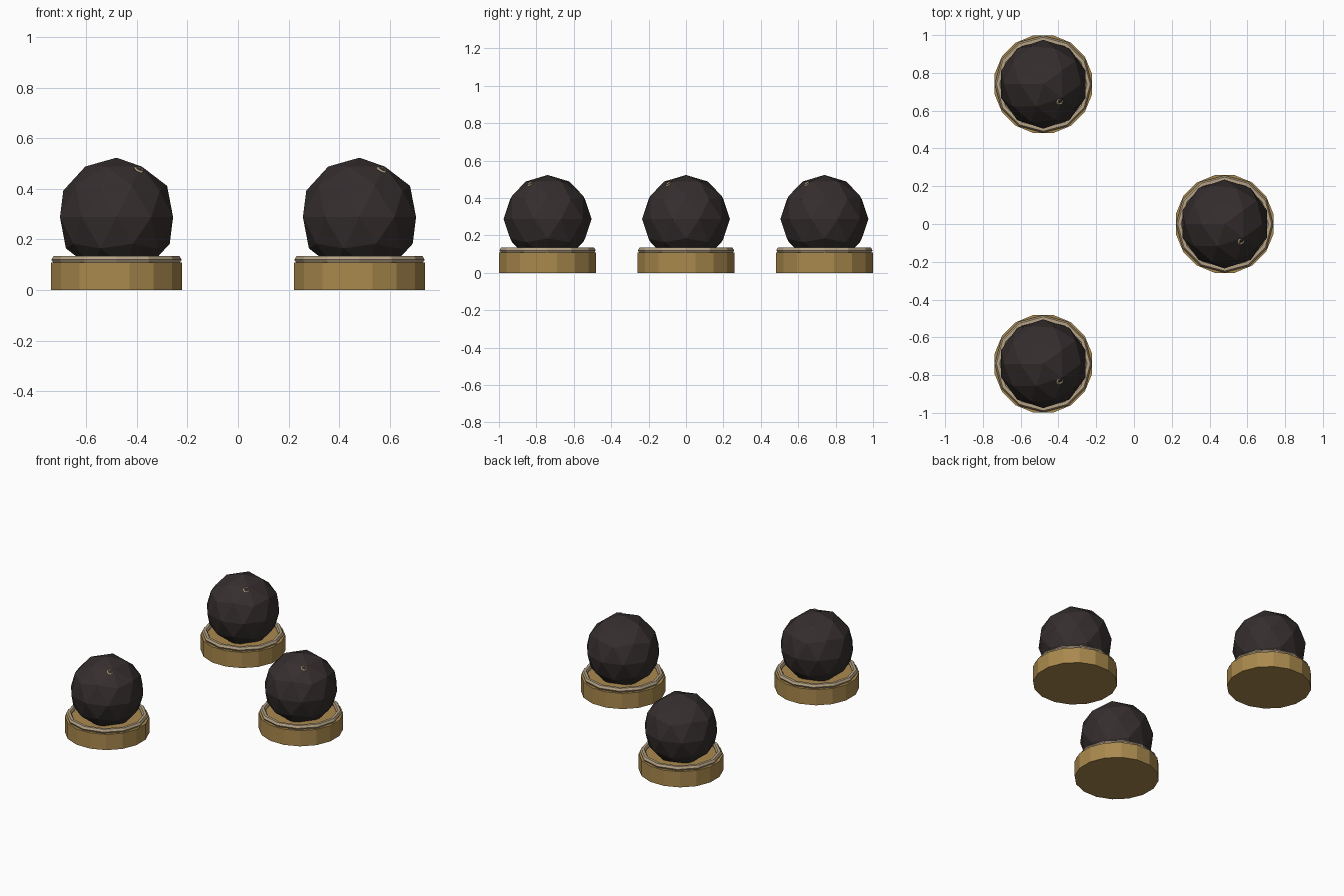
import bpy, math
from mathutils import Vector

cube = bpy.data.objects.get("Cube")
if cube:
    bpy.data.objects.remove(cube, do_unlink=True)


def material(name, r, g, b):
    m = bpy.data.materials.new(name)
    m.use_nodes = True
    m.diffuse_color = (r, g, b, 1)
    bsdf = m.node_tree.nodes["Principled BSDF"]
    bsdf.inputs["Base Color"].default_value = (r, g, b, 1)
    bsdf.inputs["Roughness"].default_value = 0.8
    return m


GOLD = material("dull gold", 0.40, 0.25, 0.075)
TAN = material("pale tan", 0.46, 0.36, 0.23)
DARK = material("dark brown", 0.036, 0.027, 0.027)


def finish(name, mat):
    ob = bpy.context.object
    ob.name = name
    ob.data.materials.append(mat)
    return ob


def build_unit(label, x, y):
    # Round pedestal
    bpy.ops.mesh.primitive_cylinder_add(
        vertices=16, radius=0.264, depth=0.108, location=(x, y, 0.054),
        rotation=(0, 0, math.pi / 16))
    finish("pedestal_" + label, GOLD)

    # Faceted rim sitting on the pedestal
    bpy.ops.mesh.primitive_torus_add(
        major_segments=12, minor_segments=6, major_radius=0.24,
        minor_radius=0.0173, location=(x, y, 0.12))
    finish("rim_" + label, TAN)

    # Faceted ball
    centre = Vector((x, y, 0.288))
    bpy.ops.mesh.primitive_ico_sphere_add(
        subdivisions=2, radius=0.235, location=centre,
        rotation=(0, 0, math.pi))
    finish("ball_" + label, DARK)

    # Small socket ring half sunk into the ball
    out = Vector((0.39, -0.40, 0.83)).normalized()
    bpy.ops.mesh.primitive_torus_add(
        major_segments=8, minor_segments=4, major_radius=0.015,
        minor_radius=0.006, location=centre + out * 0.226,
        rotation=out.to_track_quat('Z', 'Y').to_euler())
    finish("socket_" + label, TAN)


for label, x, y in (("front", -0.48, -0.74), ("back", -0.48, 0.74), ("left", 0.48, 0)):
    build_unit(label, x, y)
